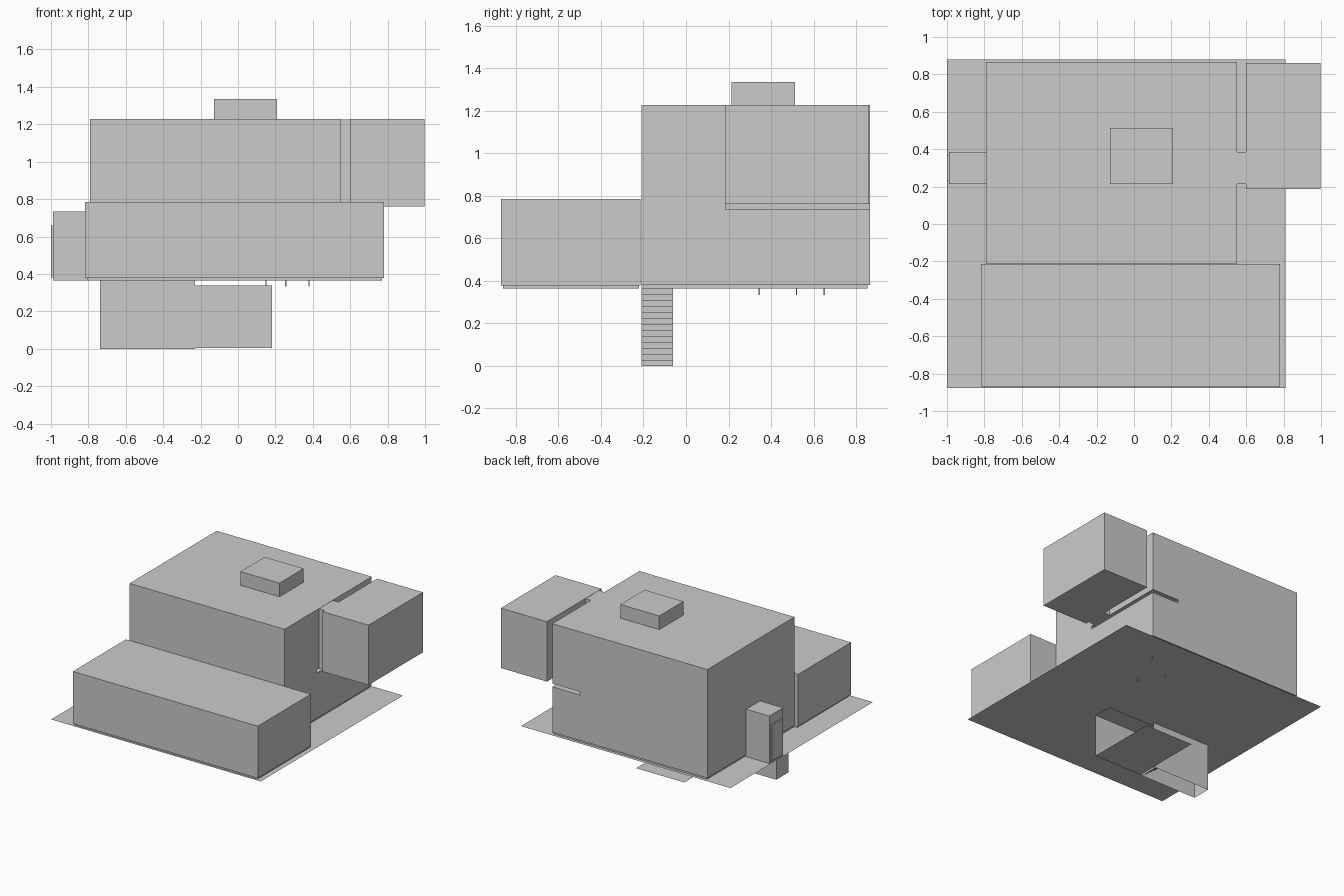
import bpy, bmesh

if "Cube" in bpy.data.objects:
    bpy.data.objects.remove(bpy.data.objects["Cube"])

AXES = {'-x': (0, 0), '+x': (0, 1), '-y': (1, 0), '+y': (1, 1), '-z': (2, 0), '+z': (2, 1)}


def make(name, bm):
    me = bpy.data.meshes.new(name)
    bm.to_mesh(me)
    bm.free()
    ob = bpy.data.objects.new(name, me)
    bpy.context.collection.objects.link(ob)
    return ob


def box(name, x, y, z, skip=()):
    """Box from ranges, leaving out the sides listed in skip."""
    bm = bmesh.new()
    bmesh.ops.create_cube(bm, size=1)
    for v in bm.verts:
        v.co = [r[0] + (c + 0.5) * (r[1] - r[0]) for r, c in zip((x, y, z), v.co)]
    bm.normal_update()
    gone = []
    for s in skip:
        axis, side = AXES[s]
        gone += [f for f in bm.faces if f.normal[axis] * (1 if side else -1) > 0.9]
    bmesh.ops.delete(bm, geom=gone, context='FACES')
    return make(name, bm)


def sheet(name, x, y, z):
    """Flat horizontal sheet."""
    bm = bmesh.new()
    bm.faces.new([bm.verts.new(p) for p in
                  ((x[0], y[0], z), (x[1], y[0], z), (x[1], y[1], z), (x[0], y[1], z))])
    return make(name, bm)


# Ground sheet
sheet("ground_sheet", (-1.0, 0.81), (-0.877, 0.88), 0.364)

# Main hall with a thin gap between its two storeys at the back right corner
hall = box("main_hall", (-0.79, 0.55), (-0.21, 0.865), (0.38, 1.228))
gap = box("storey_gap_cutter", (0.31, 0.7), (0.185, 1.0), (0.735, 0.76))
gap.hide_render = True
gap.hide_viewport = True
mod = hall.modifiers.new("storey_gap", 'BOOLEAN')
mod.operation = 'DIFFERENCE'
mod.solver = 'EXACT'
mod.object = gap
box("skylight", (-0.128, 0.208), (0.215, 0.513), (1.228, 1.335), ['-z'])

# Front wing
box("front_wing", (-0.818, 0.78), (-0.87, -0.215), (0.378, 0.785))

# Recessed footings between the wings and the ground
for name, x, y in (("front_footing", (-0.805, 0.77), (-0.86, -0.22)),
                   ("hall_footing", (-0.78, 0.54), (-0.21, 0.855)),
                   ("porch_footing", (-0.99, -0.78), (0.215, 0.385))):
    box(name, x, y, (0.364, 0.38), ['-z', '+z'])

# Upper side room and its passage
box("side_room", (0.6, 0.997), (0.187, 0.86), (0.76, 1.228))
box("side_passage", (0.55, 0.6), (0.215, 0.385), (0.76, 1.226), ['-x', '+x'])

# Entrance porch and door
box("porch", (-0.99, -0.79), (0.215, 0.385), (0.38, 0.735), ['+x'])
box("porch_door", (-1.0, -0.99), (0.232, 0.368), (0.38, 0.66), ['+x'])

# Basement floor and corridor, open towards the room
sheet("basement_floor", (-0.235, 0.182), (-0.21, 0.356), 0.003)
box("basement_corridor", (-0.23, 0.182), (-0.21, -0.06), (0.003, 0.337),
    ['-x', '+x', '+y', '-z'])

# Stairwell and stairs climbing to the left
box("stairwell", (-0.738, -0.23), (-0.21, -0.06), (0.0, 0.364), ['+x', '+z', '-z'])
STEPS = 13
bm = bmesh.new()
path = []
for i in range(STEPS):
    x = -0.25 - i * 0.488 / STEPS
    path += [(x, i * 0.364 / STEPS), (x, (i + 1) * 0.364 / STEPS)]
path.append((-0.738, 0.364))
rows = [(bm.verts.new((x, -0.21, z)), bm.verts.new((x, -0.06, z))) for x, z in path]
for a, b in zip(rows, rows[1:]):
    bm.faces.new((a[0], a[1], b[1], b[0]))
make("stairs", bm)

# Small pins under the hall
for i, (x, y) in enumerate(((0.38, 0.65), (0.15, 0.52), (0.255, 0.345))):
    box(f"pin_{i + 1}", (x - 0.003, x + 0.003), (y - 0.003, y + 0.003), (0.333, 0.364))
